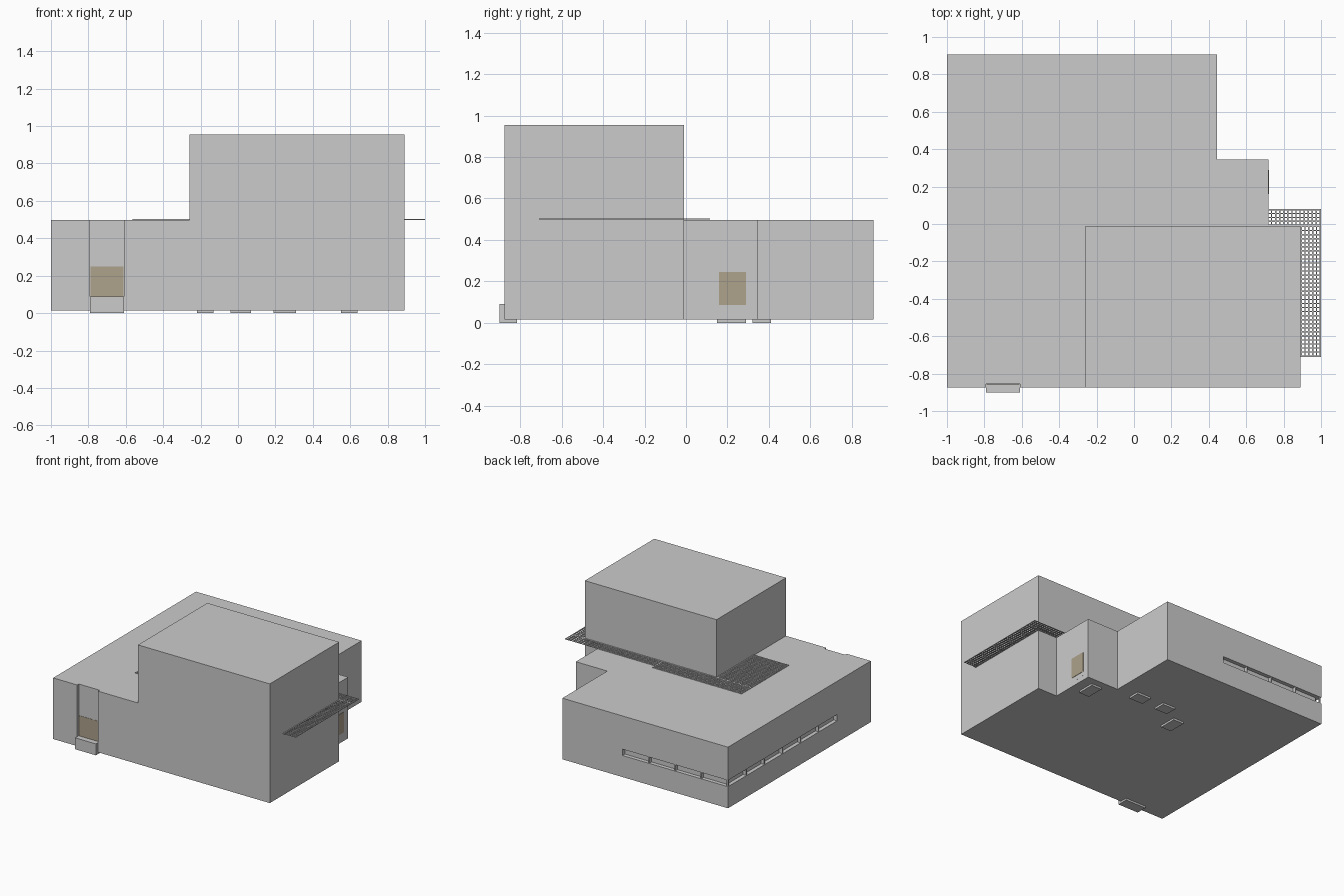
import bpy, bmesh

if "Cube" in bpy.data.objects:
    bpy.data.objects.remove(bpy.data.objects["Cube"])

def finish(name, bm, mat=None):
    bmesh.ops.recalc_face_normals(bm, faces=bm.faces)
    me = bpy.data.meshes.new(name)
    bm.to_mesh(me)
    bm.free()
    ob = bpy.data.objects.new(name, me)
    bpy.context.collection.objects.link(ob)
    if mat:
        me.materials.append(mat)
    return ob

def add_box(bm, x0, x1, y0, y1, z0, z1):
    vs = bmesh.ops.create_cube(bm, size=1)['verts']
    for v in vs:
        v.co = ((x0 + x1) / 2 + v.co.x * (x1 - x0),
                (y0 + y1) / 2 + v.co.y * (y1 - y0),
                (z0 + z1) / 2 + v.co.z * (z1 - z0))

def boxes(name, dims, mat=None):
    bm = bmesh.new()
    for d in dims:
        add_box(bm, *d)
    return finish(name, bm, mat)

def prism(name, pts, z0, z1):
    bm = bmesh.new()
    face = bm.faces.new([bm.verts.new((x, y, z0)) for x, y in pts])
    top = bmesh.ops.extrude_face_region(bm, geom=[face])['geom']
    for v in top:
        if isinstance(v, bmesh.types.BMVert):
            v.co.z = z1
    return finish(name, bm)

def spread(a, b, pitch):
    n = max(1, round((b - a) / pitch))
    return [a + (b - a) * i / n for i in range(n + 1)]

brown = bpy.data.materials.new("brown_door")
brown.diffuse_color = (0.42, 0.36, 0.26, 1)
brown.use_nodes = True
brown.node_tree.nodes["Principled BSDF"].inputs["Base Color"].default_value = brown.diffuse_color

F, ROOF = 0.015, 0.497

# Low wing with the full-height entrance notch in its front wall
low = prism("low_wing", [(-1, -.875), (-.79, -.875), (-.79, -.855), (-.61, -.855),
                         (-.61, -.875), (-.26, -.875), (-.26, -.01), (.72, -.01),
                         (.72, .345), (.445, .345), (.445, .905), (-1, .905)], F, ROOF)

# Ribbon window wrapping the back left corner
D = 0.03
cut = prism("window_cutter", [(-1.05, -.455), (-1 + D, -.455), (-1 + D, .905 - D),
                              (-.08, .905 - D), (-.08, .95), (-1.05, .95)], .185, .235)
mod = low.modifiers.new("window", 'BOOLEAN')
mod.operation, mod.solver, mod.object = 'DIFFERENCE', 'EXACT', cut
bpy.context.view_layer.objects.active = low
bpy.ops.object.modifier_apply(modifier=mod.name)
bpy.data.objects.remove(cut)

# Window mullions
m = .004
mullions = [(x - m, x + m, .905 - D, .902, .185, .235) for x in spread(-.99, -.08, .22)[1:-1]]
mullions += [(-.997, -1 + D, y - m, y + m, .185, .235) for y in spread(-.455, .895, .22)[1:-1]]
mullions.append((-.997, -.985, .89, .902, .185, .235))
boxes("window_mullions", mullions)

# Two-storey block
boxes("tall_block", [(-.26, .89, -.875, -.01, F, .955)])

# Lattice canopy around the tall block: thin crossing bars, one region each
w, pitch = .0035, .0215
lattice = []
for x0, x1, y0, y1 in [(-.565, -.26, -.475, -.01), (-.565, .21, -.01, .115),
                       (.21, 1, -.01, .08), (.89, 1, -.71, -.01)]:
    lattice += [(x - w, x + w, y0, y1, .4975, .5025)
                for x in spread(x0 + w, x1 - w, pitch)]
    lattice += [(x0, x1, y - w, y + w, .498, .502)
                for y in spread(y0 + w, y1 - w, pitch)]
boxes("lattice_canopy", lattice)

# Front door and step
boxes("front_door", [(-.788, -.612, -.857, -.85, .09, .25)], brown)
boxes("front_step", [(-.79, -.61, -.9, -.815, 0, .09)])

# Side door and its slim battens
boxes("side_door", [(.71, .723, .16, .29, .085, .245)], brown)
boxes("side_door_battens", [(.71, .723, y - .002, y + .002, .05, .085)
                            for y in (.163, .225, .287)])

# Foundation pads under the floor
boxes("foundation_pads", [(x0, x1, y0, y1, 0, F + .005) for x0, x1, y0, y1 in
                          [(.55, .64, .15, .29), (.19, .31, .32, .41),
                           (-.04, .07, .32, .41), (-.22, -.13, .15, .29)]])
